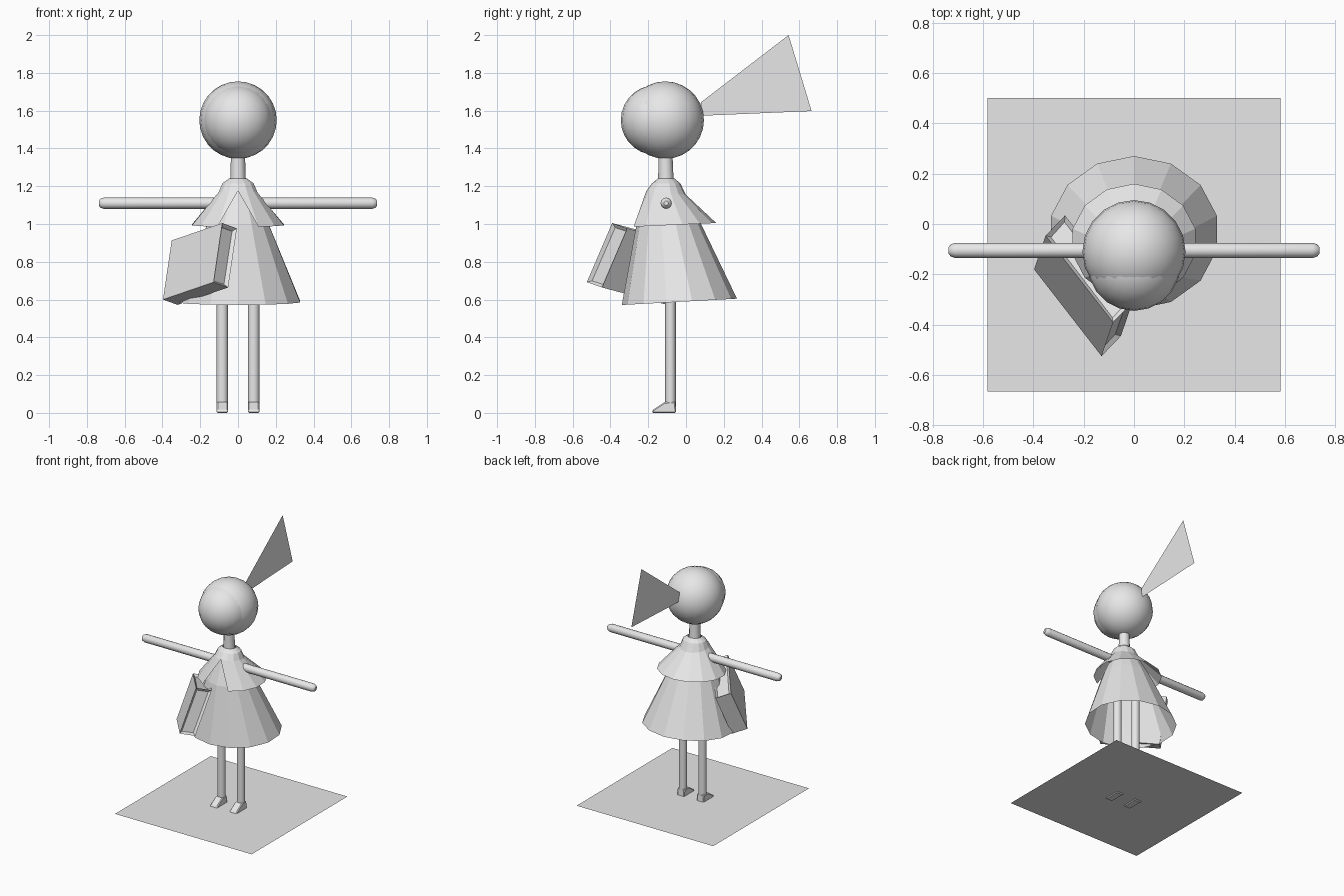
import bpy, bmesh, math
from mathutils import Vector, Matrix

if "Cube" in bpy.data.objects:
    bpy.data.objects.remove(bpy.data.objects["Cube"])

grey = bpy.data.materials.new("plain_grey")
grey.diffuse_color = (0.8, 0.8, 0.8, 1)
grey.use_nodes = True
grey.node_tree.nodes["Principled BSDF"].inputs["Base Color"].default_value = grey.diffuse_color


def finish(name, bm, smooth=None):
    """Turn a bmesh into a named object."""
    if bm.faces:
        bmesh.ops.recalc_face_normals(bm, faces=bm.faces[:])
    me = bpy.data.meshes.new(name)
    bm.to_mesh(me)
    bm.free()
    me.materials.append(grey)
    ob = bpy.data.objects.new(name, me)
    bpy.context.collection.objects.link(ob)
    if smooth:
        bpy.ops.object.select_all(action='DESELECT')
        ob.select_set(True)
        bpy.context.view_layer.objects.active = ob
        bpy.ops.object.shade_smooth_by_angle(angle=math.radians(smooth))
    return ob


def loft(bm, rings, n, caps=False):
    """Join (z, rx, ry, centre_y, tilt) rings; vertex 0 faces the front."""
    rows = []
    for z, rx, ry, cy, tilt in rings:
        row = []
        for i in range(n):
            a = math.tau * i / n
            y = -ry * math.cos(a)
            row.append(bm.verts.new((rx * math.sin(a), cy + y, z + tilt * y)))
        rows.append(row)
    for lo, hi in zip(rows, rows[1:]):
        for i in range(n):
            j = (i + 1) % n
            bm.faces.new((lo[i], lo[j], hi[j], hi[i]))
    if caps:
        bm.faces.new(rows[0])
        bm.faces.new(rows[-1])
    return rows


# Base sheet
bm = bmesh.new()
bm.faces.new([bm.verts.new(p) for p in
              ((-.582, -.665, .006), (.582, -.665, .006),
               (.582, .50, .006), (-.582, .50, .006))])
finish("base_sheet", bm)

# Head and slightly protruding face
for name, y, r in (("head", -.11, .205), ("face", -.16, .185)):
    bm = bmesh.new()
    bmesh.ops.create_uvsphere(bm, u_segments=20, v_segments=14, radius=r,
                              matrix=Matrix.Translation((0, y, 1.55)))
    finish(name, bm, 40)

# Neck
bm = bmesh.new()
loft(bm, [(1.20, .044, .044, -.105, 0), (1.26, .04, .04, -.107, 0),
          (1.38, .037, .037, -.109, 0)], 12)
finish("neck", bm, 40)

# Flat ponytail
bm = bmesh.new()
bm.faces.new([bm.verts.new((0, y, z)) for y, z in
              ((.08, 1.573), (.665, 1.598), (.543, 2.0), (.08, 1.645))])
finish("ponytail", bm)

# Dress: open cone that widens to the tilted hem
bm = bmesh.new()
loft(bm, [(.588, .338, .305, -.035, .055), (1.0, .166, .17, -.092, .02),
          (1.165, .092, .09, -.105, 0), (1.22, .06, .06, -.105, 0)], 14)
finish("dress", bm)

# Cape with a triangular opening at the front
bm = bmesh.new()
rows = loft(bm, [(.995, .25, .23, -.07, .045), (1.165, .106, .105, -.105, -.1),
                 (1.215, .085, .075, -.105, 0), (1.24, .05, .045, -.105, 0)], 14)
low, mid = rows[0], rows[1]
sides = (low[1], mid[1]), (low[-1], mid[-1])
bmesh.ops.delete(bm, geom=[low[0]], context='VERTS')
for bottom, top in sides:
    bm.faces.new((mid[0], bottom, top))
finish("cape", bm)

# Arms with rounded ends, lofted upright then turned sideways
for name, s in (("arm_right", -1), ("arm_left", 1)):
    bm = bmesh.new()
    prof = [(.05, .03), (.71, .03), (.728, .024), (.737, .012)]
    loft(bm, [(z, r, r, 0, 0) for z, r in prof], 12, caps=True)
    bm.transform(Matrix.Translation((0, -.105, 1.11))
                 @ Matrix.Rotation(s * math.pi / 2, 4, 'Y'))
    finish(name, bm, 35)

# Legs and wedge feet
for side, s in (("right", -1), ("left", 1)):
    bm = bmesh.new()
    loft(bm, [(.03, .03, .028, 0, 0), (.92, .03, .028, 0, 0)], 12, caps=True)
    bm.transform(Matrix.Translation((s * .083, -.082, 0)))
    finish("leg_" + side, bm, 40)

    bm = bmesh.new()
    prof = [(-.18, 0), (-.178, .014), (-.115, .056), (-.056, .06), (-.052, 0)]
    face = bm.faces.new([bm.verts.new((s * .083 - .03, y, z)) for y, z in prof])
    ext = bmesh.ops.extrude_face_region(bm, geom=[face])
    bmesh.ops.translate(bm, vec=(.06, 0, 0),
                        verts=[v for v in ext["geom"] if isinstance(v, bmesh.types.BMVert)])
    ob = finish("foot_" + side, bm)
    bev = ob.modifiers.new("soft_edges", 'BEVEL')
    bev.width, bev.segments = .006, 1

# Tilted bag: sheared cube from one corner and three edge vectors
corner = Vector((-.397, -.18, .60))
along, up, deep = Vector((.268, -.345, .092)), Vector((.046, .134, .313)), Vector((.077, .08, -.028))
bm = bmesh.new()
bmesh.ops.create_cube(bm, size=1, matrix=Matrix.Translation((.5, .5, .5)))
rim = [f for f in bm.faces if f.normal.x > .9 or f.normal.z > .9]
for v in bm.verts:
    v.co = corner + along * v.co.x + up * v.co.z + deep * v.co.y
bm.normal_update()
bmesh.ops.recalc_face_normals(bm, faces=bm.faces[:])
# Recessed panels on the near end and the top
bmesh.ops.inset_individual(bm, faces=rim, thickness=.022, depth=-.018)
finish("bag", bm)
